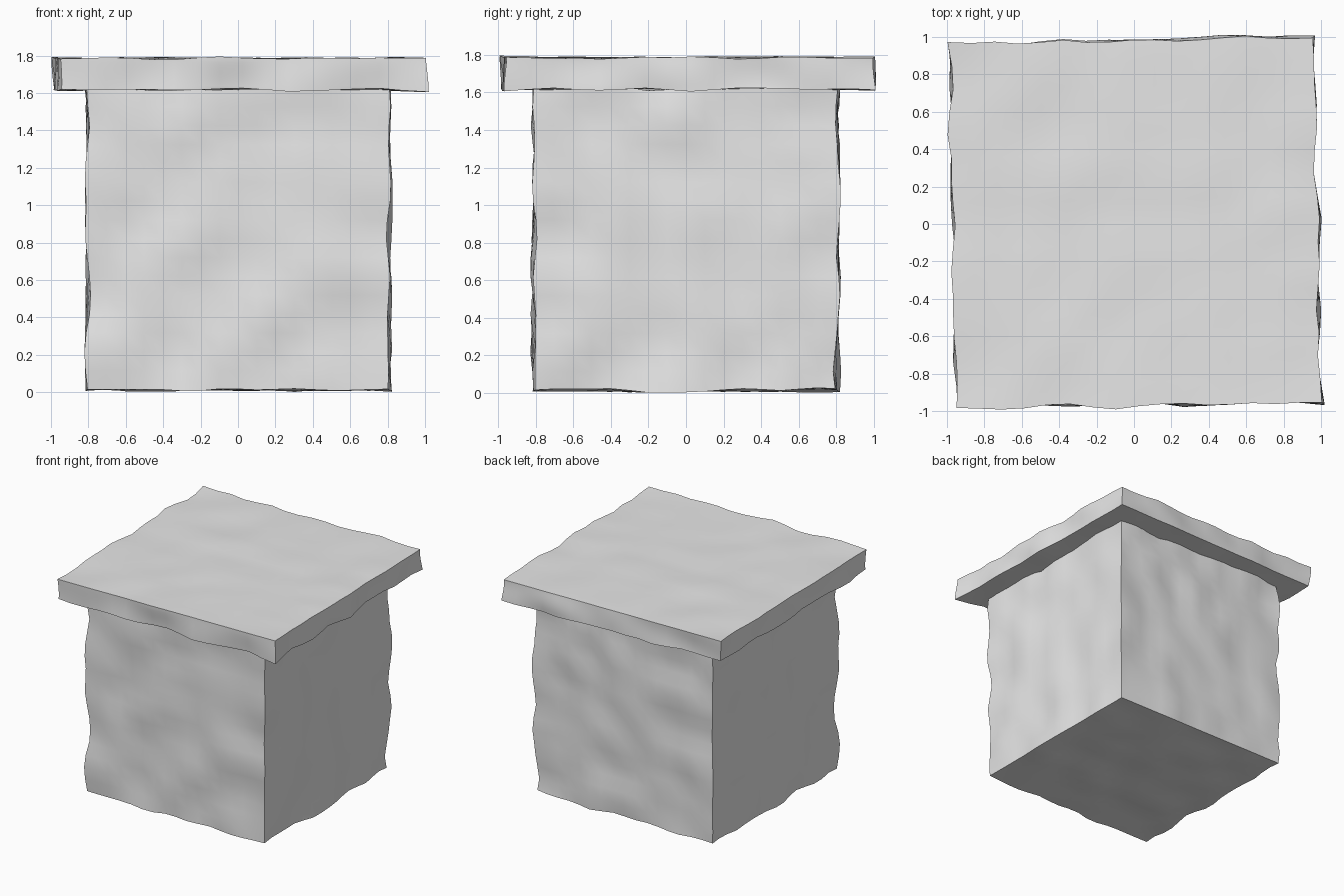
import bpy, bmesh
from math import radians
from mathutils import Vector, noise

if "Cube" in bpy.data.objects:
    bpy.data.objects.remove(bpy.data.objects["Cube"], do_unlink=True)

grey = bpy.data.materials.new("stone grey")
grey.use_nodes = True
grey.diffuse_color = (0.8, 0.8, 0.8, 1)
grey.node_tree.nodes["Principled BSDF"].inputs["Base Color"].default_value = (0.8, 0.8, 0.8, 1)


def rough_block(name, size, centre, turn, offset, depth):
    """Subdivided block whose surface is pushed along its normals by soft noise."""
    bm = bmesh.new()
    bmesh.ops.create_cube(bm, size=1)
    bmesh.ops.subdivide_edges(bm, edges=bm.edges[:], cuts=15, use_grid_fill=True)
    bm.normal_update()
    size = Vector(size)
    for v in bm.verts:
        # Outward direction taken from the faces of the block the point lies on
        out = Vector([round(c * 2) if abs(c) > 0.499 else 0 for c in v.co])
        v.co = v.co * size
        amount = noise.noise(v.co * 4 + offset) * 0.03
        v.co += Vector([o * d * amount for o, d in zip(out, depth)])
    mesh = bpy.data.meshes.new(name)
    bm.to_mesh(mesh)
    bm.free()
    mesh.materials.append(grey)
    obj = bpy.data.objects.new(name, mesh)
    bpy.context.collection.objects.link(obj)
    obj.location = centre
    obj.rotation_euler.z = radians(turn)
    bpy.ops.object.select_all(action="DESELECT")
    obj.select_set(True)
    bpy.context.view_layer.objects.active = obj
    bpy.ops.object.shade_smooth_by_angle(angle=radians(35))
    return obj


# Square body and the wider, slightly turned slab on top
rough_block("body", (1.61, 1.61, 1.61), (0, 0, 0.82), 0, Vector((3.3, 1.7, 5.2)), (1, 1, 0.7))
rough_block("top_slab", (1.95, 1.95, 0.168), (0.005, 0.008, 1.7), 1.1, Vector((7.1, 2.4, 0.6)), (1, 1, 0.5))
